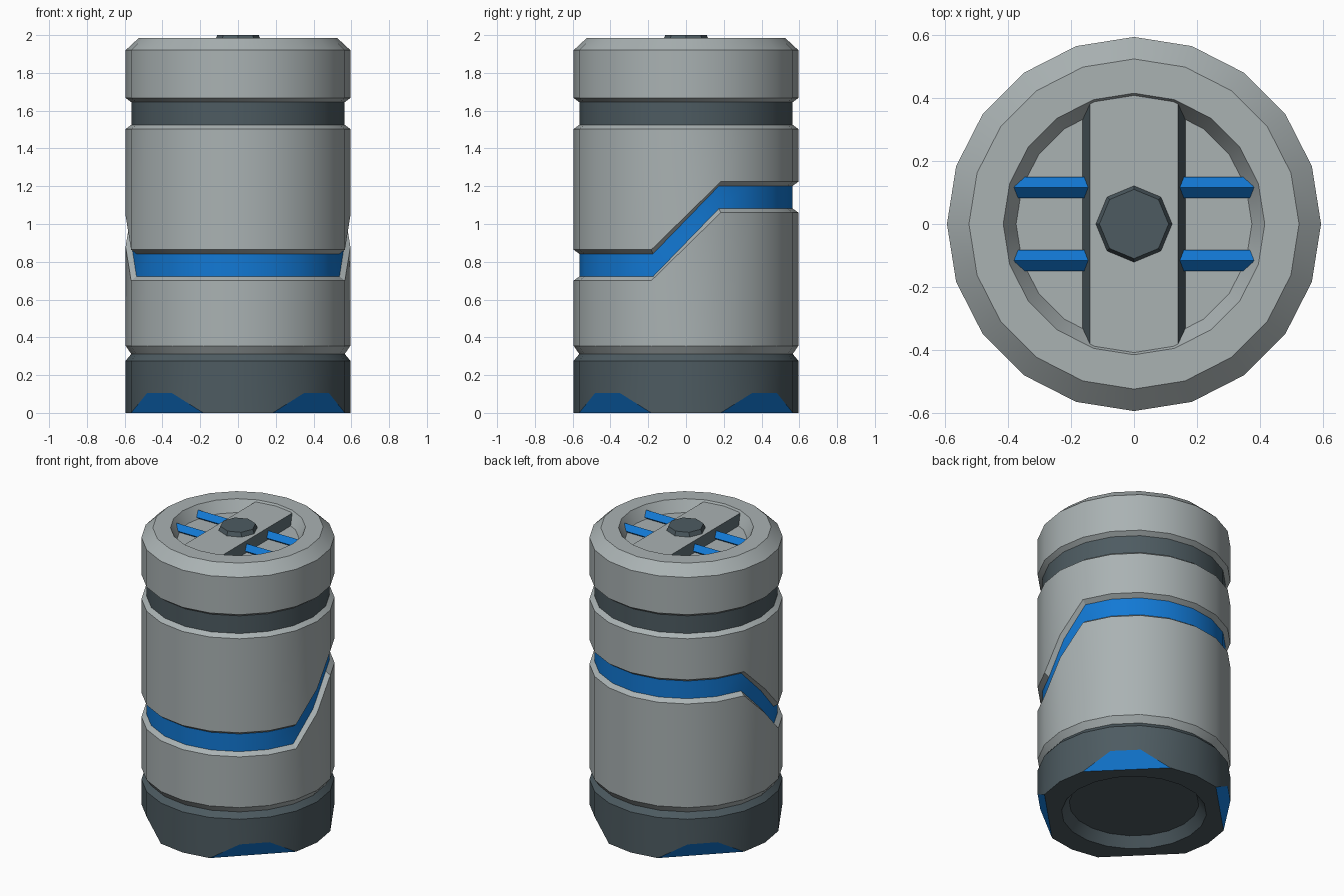
import bpy, bmesh, math

if "Cube" in bpy.data.objects:
    bpy.data.objects.remove(bpy.data.objects["Cube"])

N = 20          # sides of the barrel
R = 0.595       # outer radius
G = 0.565       # groove radius


def material(name, rgb):
    m = bpy.data.materials.new(name)
    m.diffuse_color = (*rgb, 1)
    m.use_nodes = True
    m.node_tree.nodes["Principled BSDF"].inputs["Base Color"].default_value = m.diffuse_color
    return m


GREY = material("light_grey", (0.40, 0.445, 0.45))
DARK = material("dark_slate", (0.075, 0.105, 0.12))
BLUE = material("bright_blue", (0.006, 0.19, 0.66))
MATS = [GREY, DARK, BLUE]


def finish(name, bm, mats):
    bmesh.ops.remove_doubles(bm, verts=bm.verts, dist=0.0005)
    me = bpy.data.meshes.new(name)
    bm.to_mesh(me)
    bm.free()
    for m in mats:
        me.materials.append(m)
    ob = bpy.data.objects.new(name, me)
    bpy.context.collection.objects.link(ob)
    bpy.ops.object.select_all(action='DESELECT')
    ob.select_set(True)
    bpy.context.view_layer.objects.active = ob
    bpy.ops.object.shade_smooth_by_angle(angle=math.radians(24))
    return ob


def ring_point(r, z, mode, j):
    a = 2 * math.pi * j / N
    corner = j % 5 in (2, 3)
    if mode == "wave":                       # stripe climbs from front to back
        s = math.sin(a)
        z += 0.36 if s > 0.1 else 0.18 if s > -0.1 else 0
    elif mode == "chord" and corner:         # straight bottom edge at the diagonals
        r *= math.cos(math.radians(27)) / math.cos(math.radians(9))
    elif mode == "foot" and corner:          # top of the diagonal cut
        z = 0.105
    return r * math.cos(a), r * math.sin(a), z


def lathe(name, profile, cap_start=False, cap_end=False):
    """profile: (radius, height, mode, material of the strip that follows)"""
    bm = bmesh.new()
    rings = [[bm.verts.new(ring_point(r, z, mode, j)) for j in range(N)]
             for r, z, mode, _ in profile]
    for i in range(len(rings) - 1):
        a, b = rings[i], rings[i + 1]
        for j in range(N):
            k = (j + 1) % N
            bm.faces.new((a[j], a[k], b[k], b[j])).material_index = profile[i][3]
    if cap_start:
        bm.faces.new(rings[0][::-1]).material_index = profile[0][3]
    if cap_end:
        bm.faces.new(rings[-1]).material_index = profile[-1][3]
    return finish(name, bm, MATS)


# dark base with recessed underside and four blue diagonal cuts
lathe("base", [
    (0.40, 0.065, "", 1), (0.447, 0, "", 1), (R, 0, "chord", 2),
    (R, 0, "foot", 1), (R, 0.276, "", 1), (G, 0.312, "", 1)], cap_start=True)

# grey body with climbing blue stripe, dark neck band and recessed lid
lathe("body", [
    (G, 0.312, "", 0), (R, 0.355, "", 0),
    (R, 0.70, "wave", 0), (G, 0.722, "wave", 2),
    (G, 0.842, "wave", 0), (R, 0.864, "wave", 0),
    (R, 1.503, "", 0), (G, 1.525, "", 1),
    (G, 1.645, "", 0), (R, 1.667, "", 0),
    (R, 1.92, "", 0), (0.525, 1.985, "", 0),
    (0.416, 1.985, "", 0), (0.375, 1.91, "", 0)], cap_end=True)


def extrude_section(name, section, axis, start, end, mat):
    """closed section (across, height) swept along x or y"""
    bm = bmesh.new()
    ends = []
    for t in (start, end):
        ends.append([bm.verts.new((t, u, z) if axis == "x" else (u, t, z))
                     for u, z in section])
    a, b = ends
    n = len(section)
    for j in range(n):
        k = (j + 1) % n
        bm.faces.new((a[j], a[k], b[k], b[j]))
    bm.faces.new(a[::-1])
    bm.faces.new(b)
    bmesh.ops.recalc_face_normals(bm, faces=bm.faces)
    return finish(name, bm, [mat])


# bar across the lid, its sloped flanks in dark slate
bar = extrude_section("lid_bar", [(-0.165, 1.905), (0.165, 1.905),
                                  (0.14, 1.972), (-0.14, 1.972)],
                      "y", -0.418, 0.418, GREY)
bar.data.materials.append(DARK)
for p in bar.data.polygons:
    if abs(p.normal.x) > 0.5:
        p.material_index = 1

# four blue rods beside the bar
for sx in (-1, 1):
    for y in (-0.116, 0.116):
        h = 0.034
        extrude_section("lid_rod", [(y - h, 1.922), (y, 1.922 - h),
                                    (y + h, 1.922), (y, 1.922 + h)],
                        "x", sx * 0.12, sx * 0.405, BLUE)

# octagonal knob in the middle of the lid
bm = bmesh.new()
bmesh.ops.create_cone(bm, cap_ends=True, segments=8, radius1=0.126,
                      radius2=0.11, depth=0.04)
bmesh.ops.translate(bm, verts=bm.verts, vec=(0, 0, 1.98))
finish("lid_knob", bm, [DARK])
